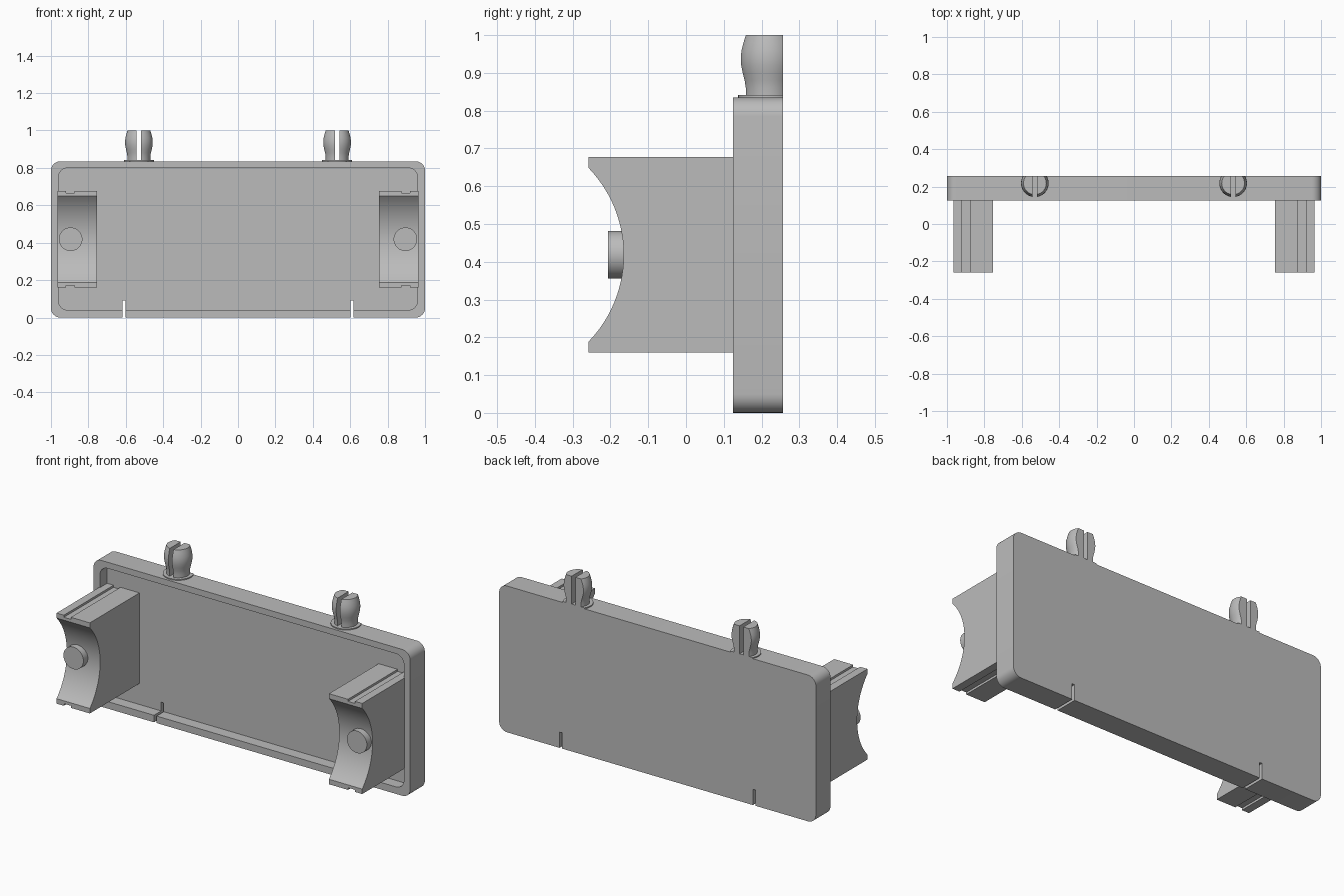
import bpy, bmesh, math

cube = bpy.data.objects.get("Cube")
if cube:
    bpy.data.objects.remove(cube, do_unlink=True)

grey = bpy.data.materials.new("plain grey")
grey.use_nodes = True
colour = (0.5, 0.5, 0.5, 1)
grey.diffuse_color = colour
grey.node_tree.nodes["Principled BSDF"].inputs["Base Color"].default_value = colour


def make(name, bm):
    bmesh.ops.recalc_face_normals(bm, faces=bm.faces)
    mesh = bpy.data.meshes.new(name)
    bm.to_mesh(mesh)
    bm.free()
    mesh.materials.append(grey)
    obj = bpy.data.objects.new(name, mesh)
    bpy.context.collection.objects.link(obj)
    return obj


def prism(name, points, start, end, axis):
    """Extrude a 2D outline along x (points are y, z), y (x, z) or z (x, y)."""
    place = {"x": lambda p, t: (t, p[0], p[1]),
             "y": lambda p, t: (p[0], t, p[1]),
             "z": lambda p, t: (p[0], p[1], t)}[axis]
    bm = bmesh.new()
    rings = [[bm.verts.new(place(p, t)) for p in points] for t in (start, end)]
    for ring in rings:
        bm.faces.new(ring)
    n = len(points)
    for i in range(n):
        j = (i + 1) % n
        bm.faces.new((rings[0][i], rings[0][j], rings[1][j], rings[1][i]))
    return make(name, bm)


def box(name, x0, x1, y0, y1, z0, z1):
    return prism(name, [(x0, y0), (x1, y0), (x1, y1), (x0, y1)], z0, z1, "z")


def rounded(x, z0, z1, r, steps=8):
    pts = []
    for k, (cx, cz) in enumerate([(x - r, z1 - r), (r - x, z1 - r),
                                  (r - x, z0 + r), (x - r, z0 + r)]):
        for i in range(steps + 1):
            a = math.pi / 2 * (k + i / steps)
            pts.append((cx + r * math.cos(a), cz + r * math.sin(a)))
    return pts


def circle(cx, cy, r, n=40):
    return [(cx + r * math.cos(math.tau * i / n), cy + r * math.sin(math.tau * i / n))
            for i in range(n)]


def lathe(name, cx, cy, profile, n=40):
    bm = bmesh.new()
    rings = [[bm.verts.new((x, y, z)) for x, y in circle(cx, cy, r, n)] for r, z in profile]
    bm.faces.new(rings[0])
    bm.faces.new(rings[-1])
    for low, high in zip(rings, rings[1:]):
        for i in range(n):
            j = (i + 1) % n
            bm.faces.new((low[i], low[j], high[j], high[i]))
    return make(name, bm)


def cut(obj, *cutters):
    for cutter in cutters:
        cutter.hide_render = True
        mod = obj.modifiers.new("cut", "BOOLEAN")
        mod.operation = "DIFFERENCE"
        mod.solver = "EXACT"
        mod.object = cutter
        bpy.context.view_layer.objects.active = obj
        bpy.ops.object.modifier_apply(modifier=mod.name)
        bpy.data.objects.remove(cutter, do_unlink=True)


def smooth(obj):
    bpy.ops.object.select_all(action="DESELECT")
    obj.select_set(True)
    bpy.context.view_layer.objects.active = obj
    bpy.ops.object.shade_smooth_by_angle(angle=math.radians(30))


FRONT, BACK, FLOOR, TOP = 0.125, 0.257, 0.19, 0.835

# Shallow tray with a rim and two slits in the lower edge
tray = prism("tray", rounded(1, 0, TOP, 0.05), FRONT, BACK, "y")
cut(tray, prism("recess_cutter", rounded(0.96, 0.04, 0.80, 0.05), FRONT - 0.1, FLOOR, "y"),
    *[box("slit_cutter", s * 0.61 - 0.008, s * 0.61 + 0.008, 0, 0.4, -0.1, 0.09)
      for s in (-1, 1)])
smooth(tray)

# Outline of a cradle block: straight back, concave arc at the front
LOW, HIGH, TIP = 0.16, 0.677, -0.258
mid = (LOW + HIGH) / 2
half, sag = 0.23, 0.093
radius = (half ** 2 + sag ** 2) / (2 * sag)
sweep = math.asin(half / radius)
arc = []
for i in range(25):
    a = sweep * (1 - i / 12)
    arc.append((TIP + sag - radius + radius * math.cos(a), mid + radius * math.sin(a)))
outline = [(FLOOR + 0.01, LOW), (FLOOR + 0.01, HIGH), (TIP, HIGH)] + arc + [(TIP, LOW)]

for side, s in (("left", 1), ("right", -1)):
    # Cradle block with a shallow groove along its top and bottom
    block = prism(side + "_cradle", outline, s * 0.755, s * 0.965, "x")
    cut(block, *[box("groove_cutter", s * 0.897 - 0.022, s * 0.897 + 0.022, -0.5, FLOOR, z - 0.012, z + 0.012)
                 for z in (LOW, HIGH)])
    smooth(block)

    # Locating pin in the cradle
    smooth(prism(side + "_pin", circle(s * 0.895, mid, 0.063), -0.206, -0.14, "y"))

    # Split snap peg on a thin collar, flattened flush with the back
    x, y = s * 0.53, 0.218
    collar = lathe(side + "_peg_collar", x, y, [(0.08, TOP - 0.01), (0.08, TOP + 0.006)])
    peg = lathe(side + "_peg", x, y,
                [(0.061, TOP), (0.061, 0.86), (0.064, 0.88), (0.069, 0.9), (0.073, 0.92),
                 (0.074, 0.94), (0.072, 0.96), (0.067, 0.98), (0.061, 1.0)])
    cut(peg, box("split_cutter", x - 0.012, x + 0.012, 0, 0.5, TOP + 0.006, 1.1))
    for part in (collar, peg):
        cut(part, box("back_cutter", x - 0.2, x + 0.2, BACK, 0.5, 0.7, 1.2))
        smooth(part)
